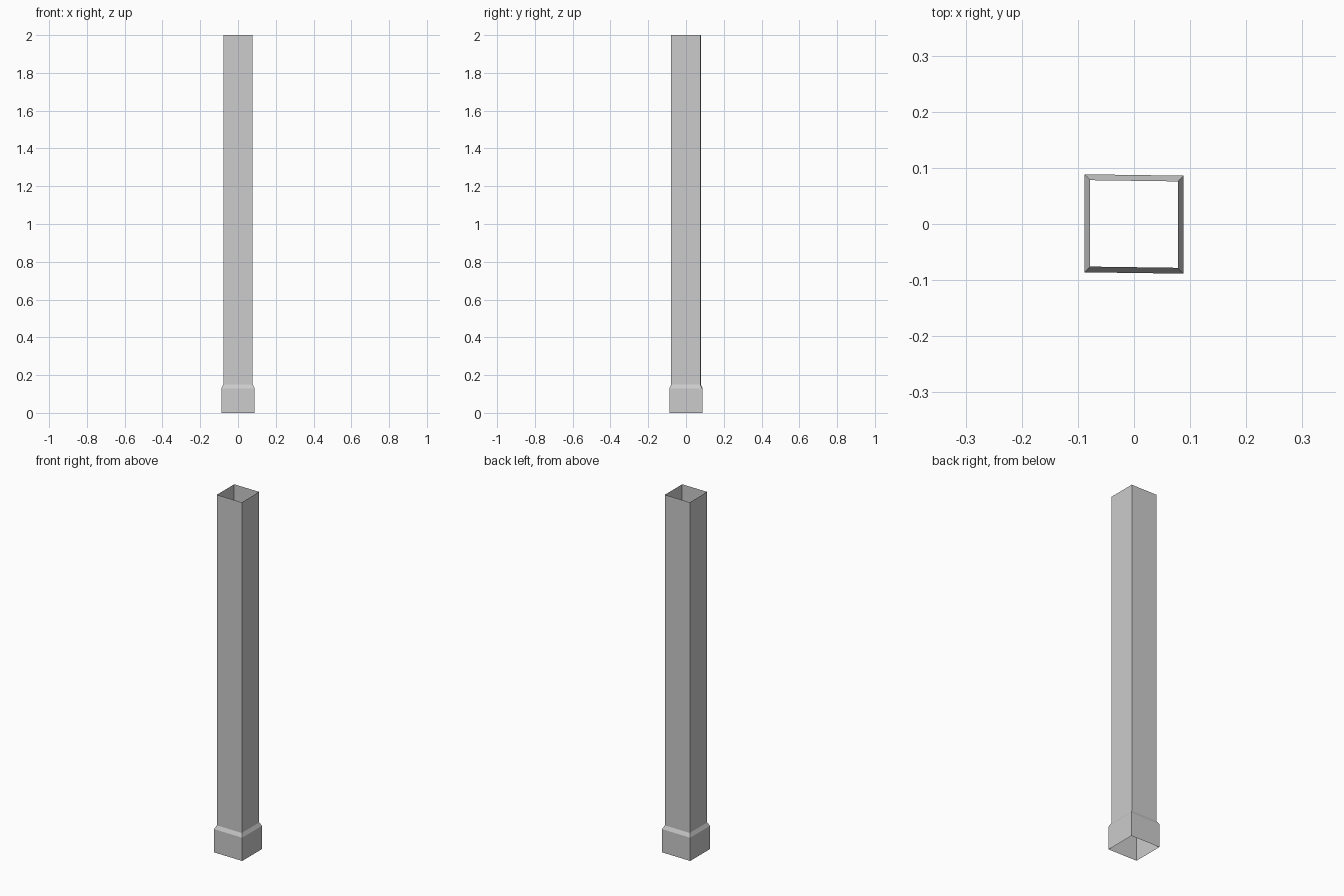
import bpy, bmesh

if "Cube" in bpy.data.objects:
    bpy.data.objects.remove(bpy.data.objects["Cube"])

SKEW = -0.014  # the section is very slightly out of square


def square_ring(bm, half, z):
    return [bm.verts.new((sx * half, sy * (half - 0.001) + SKEW * sx * half, z))
            for sx, sy in ((-1, -1), (1, -1), (1, 1), (-1, 1))]


# Open square post: flared foot, sloped shoulder, straight shaft
bm = bmesh.new()
profile = [(0.0883, 0.0), (0.0883, 0.13), (0.078, 0.15), (0.078, 2.0)]
rings = [square_ring(bm, half, z) for half, z in profile]
for low, high in zip(rings, rings[1:]):
    for i in range(4):
        j = (i + 1) % 4
        bm.faces.new((low[i], low[j], high[j], high[i]))

mesh = bpy.data.meshes.new("square_post")
bm.to_mesh(mesh)
bm.free()
post = bpy.data.objects.new("square_post", mesh)
bpy.context.collection.objects.link(post)
